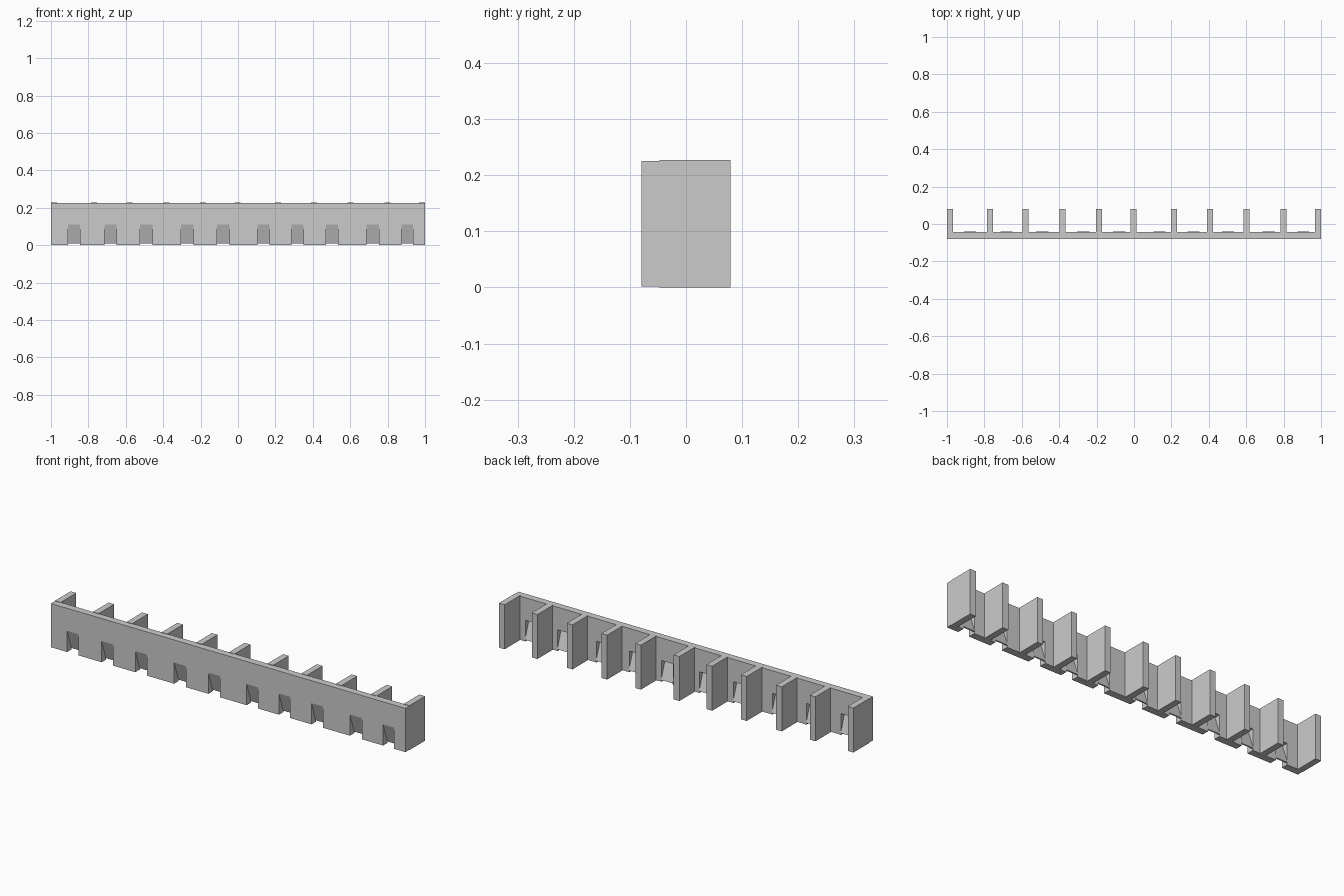
import bpy, bmesh

if "Cube" in bpy.data.objects:
    bpy.data.objects.remove(bpy.data.objects["Cube"])

FRONT, BACK = -0.079, -0.043      # wall depth range
Z0, Z1 = 0.002, 0.225             # wall height range
NOTCH_TOP = 0.11
NOTCHES = [(-0.909, -0.845), (-0.714, -0.65), (-0.524, -0.457), (-0.305, -0.238),
           (-0.112, -0.046), (0.104, 0.168), (0.286, 0.35), (0.47, 0.535),
           (0.687, 0.754), (0.874, 0.936)]
FINS = [-0.984, -0.77, -0.58, -0.382, -0.187, -0.002, 0.215, 0.406, 0.601, 0.799, 0.984]


def prism(name, profile, offset):
    """Extrude a planar profile of 3D points along offset."""
    bm = bmesh.new()
    face = bm.faces.new([bm.verts.new(p) for p in profile])
    ext = bmesh.ops.extrude_face_region(bm, geom=[face], use_keep_orig=True)
    moved = [g for g in ext["geom"] if isinstance(g, bmesh.types.BMVert)]
    bmesh.ops.translate(bm, vec=offset, verts=moved)
    bmesh.ops.recalc_face_normals(bm, faces=bm.faces[:])
    mesh = bpy.data.meshes.new(name)
    bm.to_mesh(mesh)
    bm.free()
    obj = bpy.data.objects.new(name, mesh)
    bpy.context.collection.objects.link(obj)
    return obj


# Front wall with open notches along its lower edge
outline = [(-1, Z1), (-1, Z0)]
for a, b in NOTCHES:
    outline += [(a, Z0), (a, NOTCH_TOP), (b, NOTCH_TOP), (b, Z0)]
outline += [(1, Z0), (1, Z1)]
prism("front_wall", [(x, FRONT, z) for x, z in outline], (0, BACK - FRONT, 0))

# Thin flap in each notch, sloping from the front top to the back bottom
for i, (a, b) in enumerate(NOTCHES):
    side = [(FRONT, NOTCH_TOP), (FRONT + 0.005, NOTCH_TOP), (-0.04, 0.012), (-0.045, 0.01)]
    prism(f"notch_flap_{i + 1}", [(a, y, z) for y, z in side], (b - a, 0, 0))

# Upright divider fins behind the wall
for i, x in enumerate(FINS):
    side = [(-0.047, 0), (0.079, 0), (0.079, 0.227), (-0.047, 0.227)]
    prism(f"divider_fin_{i + 1}", [(x - 0.016, y, z) for y, z in side], (0.032, 0, 0))
